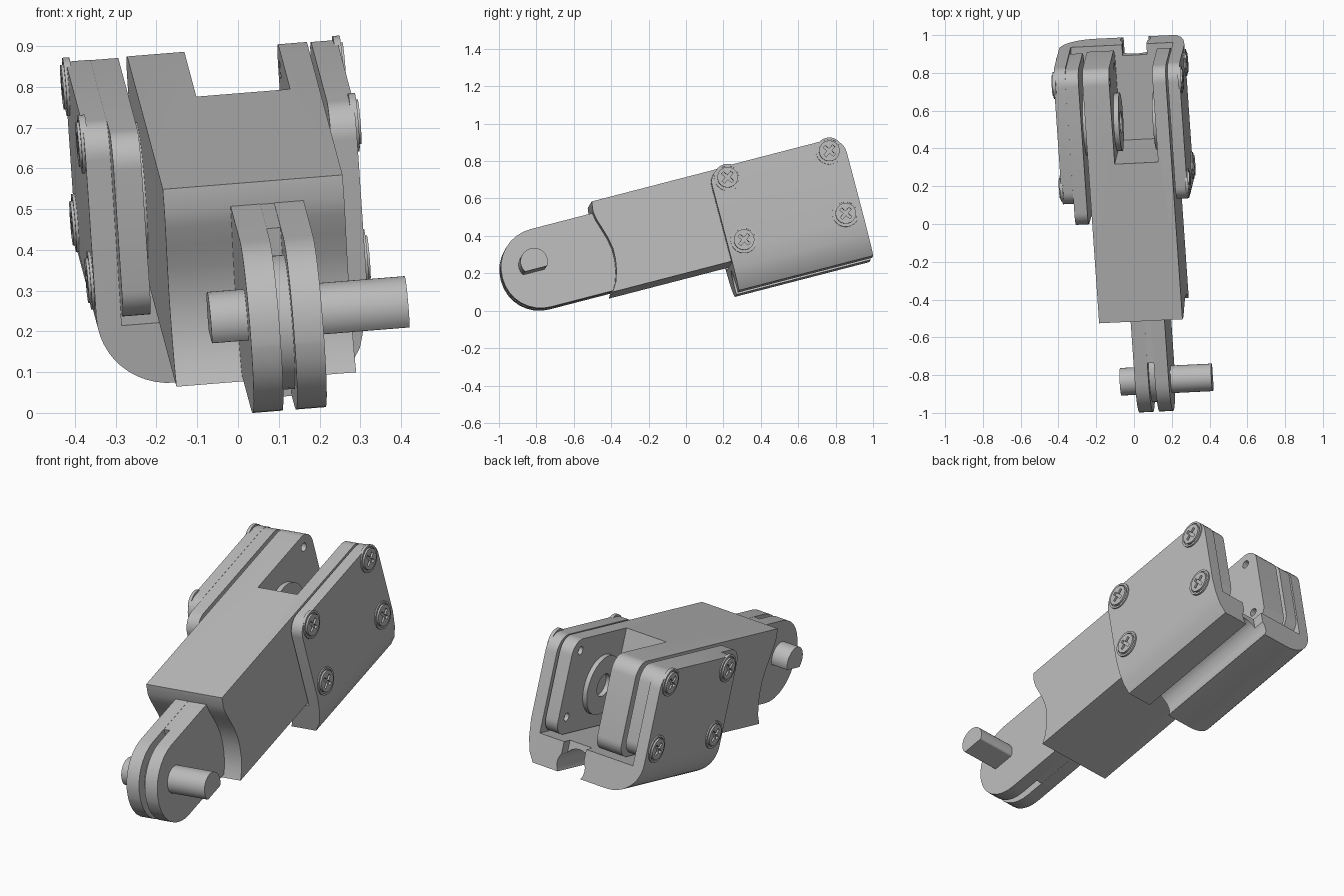
import bpy, bmesh, math
from mathutils import Matrix, Vector

if "Cube" in bpy.data.objects:
    bpy.data.objects.remove(bpy.data.objects["Cube"], do_unlink=True)

grey = bpy.data.materials.new("plain_grey")
grey.use_nodes = True
grey.diffuse_color = (0.5, 0.5, 0.5, 1)
grey.node_tree.nodes["Principled BSDF"].inputs["Base Color"].default_value = (0.5, 0.5, 0.5, 1)

# Tilted frame of the whole link: across, along, up
along = Vector((-0.067, 0.966, 0.25)).normalized()
across = Vector((0.996, 0.048, 0.08))
across = (across - along * across.dot(along)).normalized()
up = across.cross(along)
FRAME = Matrix.Translation((0.108, -0.778, 0.222)) @ Matrix((across, along, up)).transposed().to_4x4()


def fillet(corners, n=8):
    """Outline from (p, q, radius) corners."""
    out = []
    for i, (p, q, r) in enumerate(corners):
        c = Vector((p, q))
        if r == 0:
            out.append(c)
            continue
        d1 = (Vector(corners[i - 1][:2]) - c).normalized()
        d2 = (Vector(corners[(i + 1) % len(corners)][:2]) - c).normalized()
        half = d1.angle(d2) / 2
        mid = c + (d1 + d2).normalized() * (r / math.sin(half))
        s = c + d1 * (r / math.tan(half)) - mid
        e = c + d2 * (r / math.tan(half)) - mid
        total = s.angle_signed(e)
        out += [mid + Matrix.Rotation(-total * k / n, 2) @ s for k in range(n + 1)]
    return out


def rect(p0, p1, q0, q1, r0=0, r1=0, r2=0, r3=0):
    return fillet([(p0, q0, r0), (p1, q0, r1), (p1, q1, r2), (p0, q1, r3)])


def circle(p, q, r, n=40):
    return [(p + r * math.cos(k * math.tau / n), q + r * math.sin(k * math.tau / n)) for k in range(n)]


def prism(name, outline, lo, hi, axis="across"):
    """Extrude an outline across the link (along, up) or along it (across, up)."""
    def place(t, p, q):
        return (t, p, q) if axis == "across" else (p, t, q)
    bm = bmesh.new()
    a = [bm.verts.new(place(lo, p, q)) for p, q in outline]
    b = [bm.verts.new(place(hi, p, q)) for p, q in outline]
    bm.faces.new(a)
    bm.faces.new(b)
    for i in range(len(a)):
        bm.faces.new((a[i - 1], a[i], b[i], b[i - 1]))
    bmesh.ops.recalc_face_normals(bm, faces=bm.faces)
    me = bpy.data.meshes.new(name)
    bm.to_mesh(me)
    bm.free()
    me.materials.append(grey)
    ob = bpy.data.objects.new(name, me)
    bpy.context.collection.objects.link(ob)
    ob.matrix_world = FRAME
    return ob


def carve(ob, *cutters, op="DIFFERENCE"):
    for c in cutters:
        m = ob.modifiers.new("cut", "BOOLEAN")
        m.operation, m.solver, m.object = op, "EXACT", c
    bpy.context.view_layer.update()
    dg = bpy.context.evaluated_depsgraph_get()
    me = bpy.data.meshes.new_from_object(ob.evaluated_get(dg))
    ob.modifiers.clear()
    ob.data = me
    for c in cutters:
        bpy.data.objects.remove(c, do_unlink=True)
    return ob


SCREWS = [(b, c) for b in (1.077, 1.64) for c in (0.208, -0.138)]
AXLE = (1.37, 0.0)

# Main body: hollowed front face, open slot between two rear walls
side = [(0.345, 0.27), (0.338, 0.215), (0.346, 0.17), (0.362, 0.12), (0.38, 0.06), (0.391, 0.0),
        (0.39, -0.06), (0.38, -0.12), (0.36, -0.18), (0.33, -0.228)]
rear = fillet([(0.33, -0.228, 0), (1.72, -0.228, 0.08), (1.72, 0.27, 0.08), (0.345, 0.27, 0)])
body = prism("main_body", side + rear[1:-1], -0.253, 0.19)
carve(body, prism("slot_cutter", rect(1.21, 1.9, -0.4, 0.5), -0.112, 0.119))
carve(body, *[prism("hole_cutter", circle(b, c, 0.022, 16), -0.14, 0.14)
              for b, c in SCREWS if b > 1.5])

# Bearing rings on the inner walls, with a bore
for name, lo, hi in (("left_wall_ring", 0.095, 0.125), ("right_wall_ring", -0.118, -0.085)):
    carve(prism(name, circle(*AXLE, 0.155), lo, hi),
          prism("bore_cutter", circle(*AXLE, 0.06, 24), lo - 0.02, hi + 0.02))

# Knuckle: two cheeks round a smaller core, leaving a rim groove
for name, lo, hi in (("knuckle_right_cheek", -0.09, -0.017), ("knuckle_left_cheek", 0.017, 0.09)):
    prism(name, rect(-0.215, 0.5, -0.215, 0.215, 0.21, 0, 0, 0.21), lo, hi)
prism("knuckle_core", circle(0, 0, 0.165), -0.02, 0.02)
prism("knuckle_web", rect(0.1, 0.5, -0.214, 0.214), -0.02, 0.02)

# Cross pin with one flat
pin = [(b, max(c, -0.012)) for b, c in circle(-0.043, 0.028, 0.073, 48)]
flat = [p for i, p in enumerate(pin) if p[1] > -0.012 or pin[i - 1][1] > -0.012 or pin[(i + 1) % 48][1] > -0.012]
prism("cross_pin", flat, -0.18, 0.307)

# Cover: U-shaped shell wrapped round the rear, with a groove below
section = fillet([(-0.405, 0.27, 0), (-0.405, -0.39, 0.18), (0.205, -0.39, 0), (0.236, -0.34, 0),
                  (0.254, -0.27, 0), (0.264, -0.18, 0), (0.264, 0.27, 0), (0.2, 0.27, 0),
                  (0.2, -0.235, 0), (-0.344, -0.235, 0), (-0.344, 0.27, 0)], 12)
cover = prism("cover_shell", section, 0.985, 1.73, "along")
carve(cover, prism("corner_trimmer", rect(0.986, 1.729, -0.6, 0.269, 0, 0, 0.09, 0.08), -0.6, 0.6), op="INTERSECT")
carve(cover, prism("groove_cutter", circle(-0.007, -0.345, 0.08, 32), 0.9, 1.9, "along"))
carve(cover, prism("notch_cutter", rect(-0.072, 0.058, -0.5, -0.1), 1.67, 1.9, "along"))

# Side arm between cover and body, with its drive disc
prism("side_arm", rect(0.87, 1.72, -0.2, 0.268, 0.08, 0.08, 0.08, 0.08), -0.344, -0.275)
prism("drive_disc", circle(*AXLE, 0.17), -0.28, -0.25)

# Cross-head screws on both cover sides
def screw(name, b, c, face, out):
    def ends(x, y):
        return sorted((face + out * x, face + out * y))
    carve(prism(name + "_seat", circle(b, c, 0.072, 32), *ends(-0.01, 0.007)),
          prism("seat_cutter", circle(b, c, 0.061, 32), *ends(0.001, 0.03)))
    head = prism(name + "_head", circle(b, c, 0.055, 32), *ends(-0.01, 0.013))
    w, l = 0.008, 0.036
    plus = [(w, w), (w, l), (-w, l), (-w, w), (-l, w), (-l, -w),
            (-w, -w), (-w, -l), (w, -l), (w, -w), (l, -w), (l, w)]
    t = math.radians(35)
    turned = [(b + p * math.cos(t) - q * math.sin(t), c + p * math.sin(t) + q * math.cos(t)) for p, q in plus]
    carve(head, prism("cross_cutter", turned, *ends(-0.004, 0.04)))


for i, (b, c) in enumerate(SCREWS):
    screw(f"left_screw_{i + 1}", b, c, 0.264, 1)
    screw(f"right_screw_{i + 1}", b, c, -0.405, -1)

# Smooth the rounded surfaces, keep edges sharp
bpy.ops.object.select_all(action="DESELECT")
for ob in bpy.context.collection.objects:
    if ob.type == "MESH" and ob.data.materials and ob.data.materials[0] == grey:
        ob.select_set(True)
        bpy.context.view_layer.objects.active = ob
bpy.ops.object.shade_smooth_by_angle(angle=math.radians(30))
